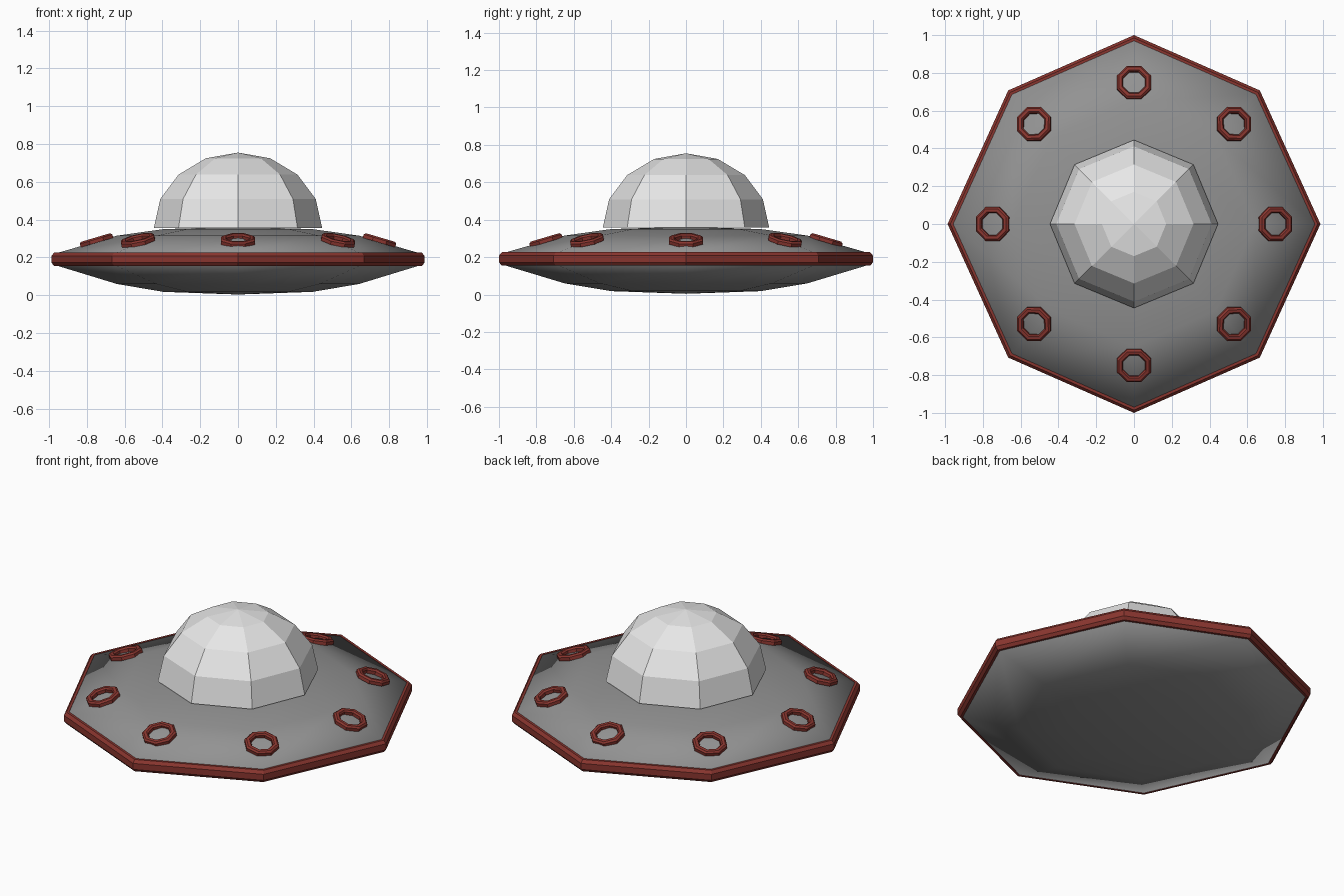
import bpy, bmesh, math
from mathutils import Matrix, Vector

if "Cube" in bpy.data.objects:
    bpy.data.objects.remove(bpy.data.objects["Cube"])


def material(name, rgb):
    m = bpy.data.materials.new(name)
    m.diffuse_color = (*rgb, 1)
    m.use_nodes = True
    m.node_tree.nodes["Principled BSDF"].inputs["Base Color"].default_value = m.diffuse_color
    return m


GREY = material("hull grey", (0.29, 0.29, 0.29))
WHITE = material("dome light grey", (0.8, 0.8, 0.8))
RED = material("trim red", (0.25, 0.036, 0.028))

# Eight unit directions; the saucer outline is a slightly squeezed octagon
ROUND = [(math.cos(i * math.pi / 4), math.sin(i * math.pi / 4)) for i in range(8)]
SAUCER = [(x * (0.987 if abs(y) < 0.1 else 0.942), y) for x, y in ROUND]


def lathe(name, profile, outline, mat, smooth=False, loop=False):
    """Sweep (radius, z) points around an eight-sided outline."""
    bm = bmesh.new()
    rings = []
    for r, z in profile:
        if r == 0:
            rings.append([bm.verts.new((0, 0, z))] * 8)
        else:
            rings.append([bm.verts.new((x * r, y * r, z)) for x, y in outline])
    pairs = list(zip(rings, rings[1:]))
    if loop:
        pairs.append((rings[-1], rings[0]))
    for a, b in pairs:
        for i in range(8):
            j = (i + 1) % 8
            quad = list(dict.fromkeys((a[i], a[j], b[j], b[i])))
            bm.faces.new(quad).smooth = smooth
    bmesh.ops.recalc_face_normals(bm, faces=bm.faces)
    mesh = bpy.data.meshes.new(name)
    bm.to_mesh(mesh)
    bm.free()
    mesh.materials.append(mat)
    ob = bpy.data.objects.new(name, mesh)
    bpy.context.collection.objects.link(ob)
    return ob


# Saucer hull, closed shell from underside to top
lathe("hull", [(0, 0.004), (0.4, 0.018), (0.65, 0.06), (0.975, 0.158),
               (0.975, 0.222), (0.65, 0.315), (0.4, 0.35), (0, 0.362)],
      SAUCER, GREY, smooth=True)

# Red bevelled rim
lathe("rim", [(0.97, 0.155), (0.985, 0.155), (1.0, 0.172), (1.0, 0.208),
              (0.985, 0.226), (0.97, 0.226)], SAUCER, RED, loop=True)

# Faceted dome
dome = [(0.445 * math.cos(a), 0.357 + 0.398 * math.sin(a))
        for a in (math.radians(22.5 * k) for k in range(4))]
lathe("dome", dome + [(0, 0.755)], ROUND, WHITE)

# Eight lamp rings lying on the sloped top
turn = math.radians(22.5)
ring_outline = [(math.cos(i * math.pi / 4 + turn), math.sin(i * math.pi / 4 + turn))
                for i in range(8)]
section = [(0.062, -0.015), (0.062, 0.004), (0.07, 0.013),
           (0.087, 0.013), (0.097, 0.004), (0.097, -0.015)]
for i in range(8):
    ring = lathe(f"lamp_ring_{i + 1}", section, ring_outline, RED, loop=True)
    ring.matrix_world = (Matrix.Rotation(i * math.pi / 4, 4, 'Z')
                         @ Matrix.Translation(Vector((0.75, 0, 0.293)))
                         @ Matrix.Rotation(math.radians(16.5), 4, 'Y'))
